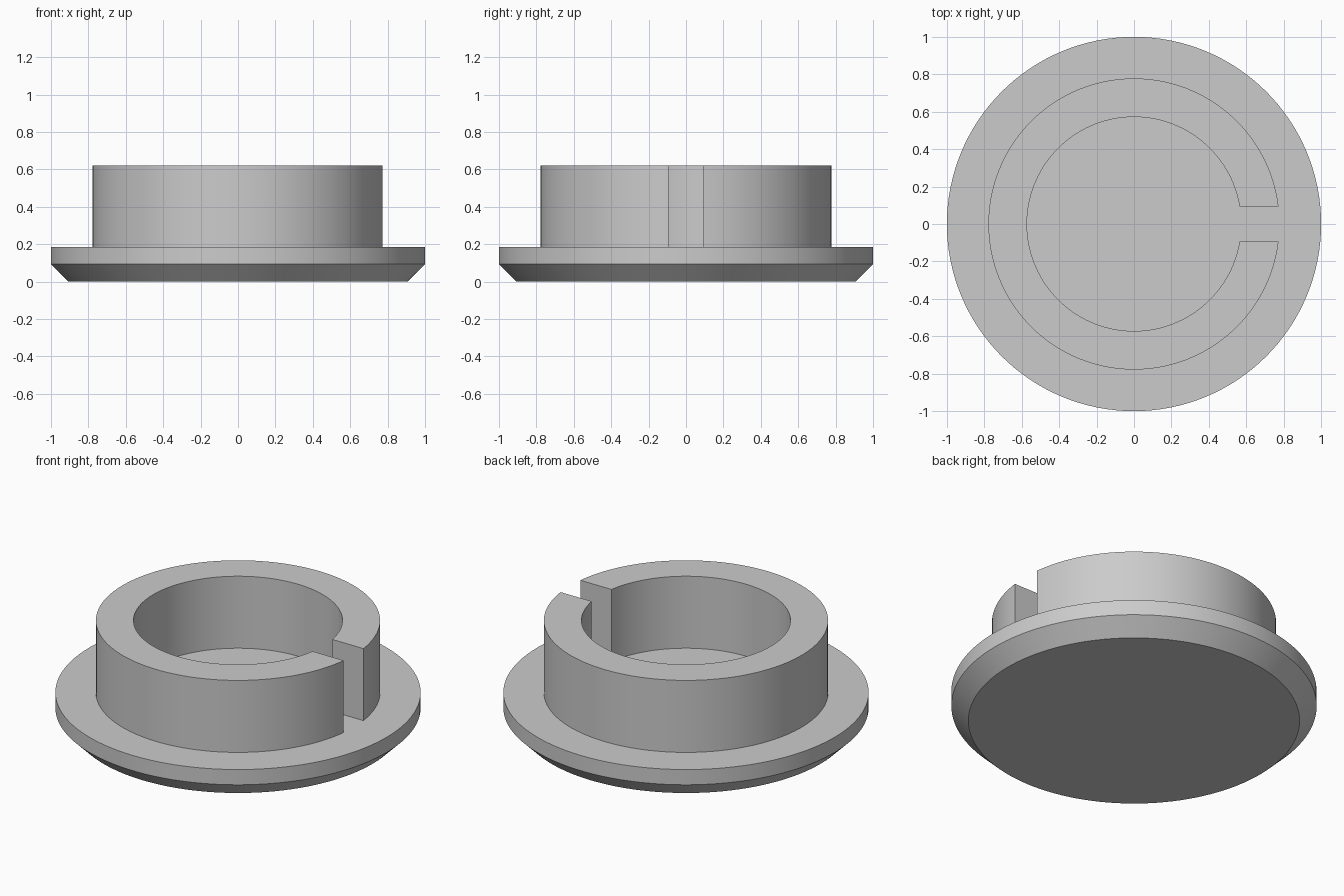
import bpy
import bmesh
from math import asin, cos, sin, pi, radians

SEGMENTS = 128
FLANGE_TOP, RING_TOP = 0.185, 0.62
RING_OUTER, RING_INNER = 0.778, 0.572
SLOT_HALF = 0.094

cube = bpy.data.objects.get("Cube")
if cube:
    bpy.data.objects.remove(cube, do_unlink=True)

# Single grey material
grey = bpy.data.materials.new("plain_grey")
grey.use_nodes = True
colour = (0.6, 0.6, 0.6, 1.0)
grey.diffuse_color = colour
grey.node_tree.nodes["Principled BSDF"].inputs["Base Color"].default_value = colour


def finish(bm, name):
    """Turn a bmesh into a shaded object."""
    bmesh.ops.recalc_face_normals(bm, faces=bm.faces)
    mesh = bpy.data.meshes.new(name)
    bm.to_mesh(mesh)
    bm.free()
    mesh.materials.append(grey)
    obj = bpy.data.objects.new(name, mesh)
    bpy.context.collection.objects.link(obj)
    bpy.ops.object.select_all(action="DESELECT")
    obj.select_set(True)
    bpy.context.view_layer.objects.active = obj
    bpy.ops.object.shade_smooth_by_angle(angle=radians(30))
    return obj


# Round flange with a chamfered underside
bm = bmesh.new()
loops = []
for radius, z in [(0.907, 0), (1, 0.093), (1, FLANGE_TOP)]:
    loops.append([bm.verts.new((radius * cos(2 * pi * i / SEGMENTS),
                                radius * sin(2 * pi * i / SEGMENTS), z))
                  for i in range(SEGMENTS)])
for low, high in zip(loops, loops[1:]):
    for i in range(SEGMENTS):
        j = (i + 1) % SEGMENTS
        bm.faces.new((low[i], low[j], high[j], high[i]))
bm.faces.new(loops[0])
bm.faces.new(loops[-1])
finish(bm, "flange")

# Split collar: an arc cross-section swept around, with a parallel-sided slot at +x
bm = bmesh.new()
sections = []
for i in range(SEGMENTS + 1):
    section = []
    for radius, z in [(RING_INNER, FLANGE_TOP), (RING_OUTER, FLANGE_TOP),
                      (RING_OUTER, RING_TOP), (RING_INNER, RING_TOP)]:
        start = asin(SLOT_HALF / radius)
        angle = start + (2 * pi - 2 * start) * i / SEGMENTS
        section.append(bm.verts.new((radius * cos(angle), radius * sin(angle), z)))
    sections.append(section)
for a, b in zip(sections, sections[1:]):
    for k in range(4):
        m = (k + 1) % 4
        bm.faces.new((a[k], a[m], b[m], b[k]))
bm.faces.new(sections[0])
bm.faces.new(sections[-1])
finish(bm, "split_collar")
